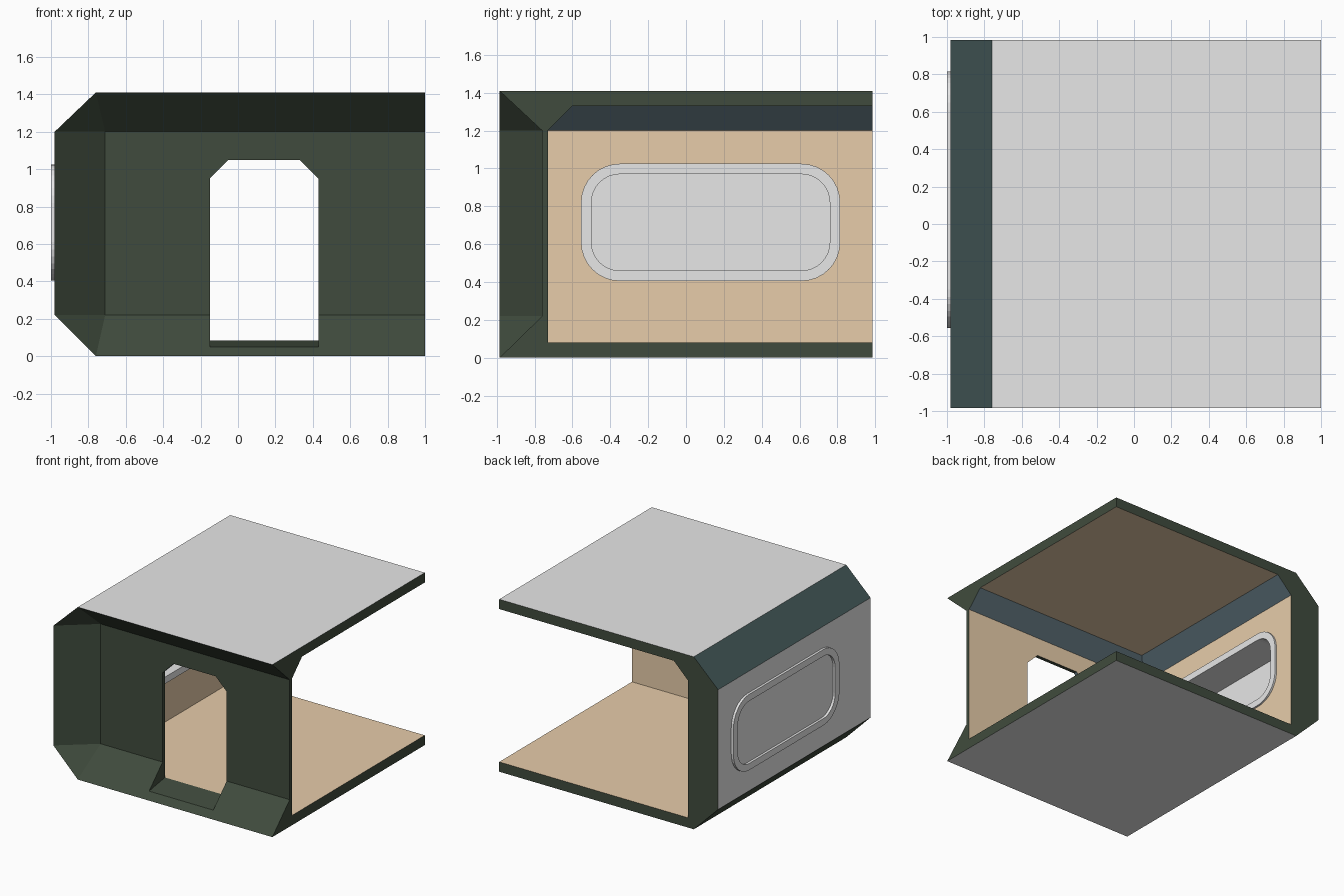
import bpy, bmesh, math
from mathutils import Vector

if "Cube" in bpy.data.objects:
    bpy.data.objects.remove(bpy.data.objects["Cube"])


def mat(name, c):
    m = bpy.data.materials.new(name)
    m.diffuse_color = (*c, 1)
    m.use_nodes = True
    m.node_tree.nodes["Principled BSDF"].inputs["Base Color"].default_value = m.diffuse_color
    return m


GREEN = mat("dark_green", (0.051, 0.071, 0.047))
GREY = mat("light_grey", (0.8, 0.8, 0.8))
TAN = mat("warm_tan", (0.82, 0.62, 0.41))
BLUE = mat("slate_blue", (0.12, 0.18, 0.21))
TEAL = mat("dark_teal", (0.055, 0.095, 0.095))


def finish(bm, name, mats):
    bmesh.ops.recalc_face_normals(bm, faces=bm.faces)
    me = bpy.data.meshes.new(name)
    bm.to_mesh(me)
    bm.free()
    for m in mats:
        me.materials.append(m)
    ob = bpy.data.objects.new(name, me)
    bpy.context.collection.objects.link(ob)
    return ob


def loft(name, a, b, mats):
    """Closed solid between two matching point loops."""
    bm = bmesh.new()
    va = [bm.verts.new(p) for p in a]
    vb = [bm.verts.new(p) for p in b]
    n = len(a)
    bm.faces.new(va)
    bm.faces.new(vb)
    for i in range(n):
        j = (i + 1) % n
        bm.faces.new((va[i], va[j], vb[j], vb[i]))
    return finish(bm, name, mats)


def hull(name, pts, mats):
    bm = bmesh.new()
    for p in pts:
        bm.verts.new(p)
    bmesh.ops.convex_hull(bm, input=bm.verts)
    bmesh.ops.dissolve_limit(bm, angle_limit=0.002, verts=bm.verts, edges=bm.edges)
    return finish(bm, name, mats)


# Rounded window outline, grown outward by off
def outline(x, off):
    r = 0.15 + off
    pts = []
    for k, (cy, cz) in enumerate([(0.61, 0.82), (-0.35, 0.82), (-0.35, 0.61), (0.61, 0.61)]):
        for i in range(9):
            t = math.pi / 2 * (k + i / 8)
            pts.append((x, cy + r * math.cos(t), cz + r * math.sin(t)))
    return pts


# Room block: bevelled left side, swept along y
prof = [(-0.76, 0), (1, 0), (1, 1.41), (-0.76, 1.41), (-0.98, 1.2), (-0.98, 0.22)]
shell = loft("room_shell", [(x, -1.05, z) for x, z in prof],
             [(x, 0.985, z) for x, z in prof], [GREEN, GREY, TAN, BLUE, TEAL])

# Sloping recess in the front, extended past the block
pairs = [((-0.76, 0), (-0.71, 0.22)), ((1.1, 0), (1.1, 0.22)),
         ((1.1, 1.41), (1.1, 1.2)), ((-0.76, 1.41), (-0.71, 1.2)),
         ((-0.98, 1.2), (-0.71, 1.2)), ((-0.98, 0.22), (-0.71, 0.22))]
pts = []
for f, b in pairs:
    f, b = Vector((f[0], -0.985, f[1])), Vector((b[0], -0.76, b[1]))
    pts += [b, b + 1.5 * (f - b)]
recess = hull("recess_cutter", pts, [GREEN])

# Interior space with bevelled upper edges
room = hull("interior_cutter",
            [(x, y, z) for x in (-0.71, 1.1) for y in (-0.73, 1.1) for z in (0.08, 1.2)] +
            [(x, y, 1.33) for x in (-0.58, 1.1) for y in (-0.60, 1.1)], [GREEN])

# Doorway with bevelled top corners and a sloping sill
def door_loop(y):
    s = 0.083 + 0.165 * (y + 0.73)
    return [(x, y, z) for x, z in [(-0.15, s), (0.43, s), (0.43, 0.95),
                                   (0.33, 1.05), (-0.05, 1.05), (-0.15, 0.95)]]
door = loft("door_cutter", door_loop(-1.1), door_loop(-0.6), [GREEN])
window = loft("window_cutter", outline(-1.1, 0.02), outline(-0.6, 0.02), [GREEN])

cutters = [recess, room, door, window]
for c in cutters:
    c.hide_render = True
    m = shell.modifiers.new(c.name, "BOOLEAN")
    m.operation, m.solver, m.object = "DIFFERENCE", "EXACT", c
deps = bpy.context.evaluated_depsgraph_get()
mesh = bpy.data.meshes.new_from_object(shell.evaluated_get(deps))
shell.modifiers.clear()
shell.data = mesh
for c in cutters:
    bpy.data.objects.remove(c)
mesh.materials.clear()
for m in (GREEN, GREY, TAN, BLUE, TEAL):
    mesh.materials.append(m)

# Colour by direction and position
for p in mesh.polygons:
    n, c = p.normal, p.center
    i = 0
    if (n.z > 0.99 and c.z > 1.38) or (n.z < -0.99 and c.z < 0.01) or (n.x < -0.99 and c.x < -0.97):
        i = 1  # outer skins
    elif (n.z > 0.99 and abs(c.z - 0.08) < 0.004) or (n.z < -0.99 and c.z > 1.3) \
            or (n.x > 0.99 and abs(c.x + 0.71) < 0.01) or (n.y > 0.99 and abs(c.y + 0.73) < 0.01):
        i = 2  # floor, ceiling, inner walls
    elif n.z < -0.3 and n.y > -0.1 and (n.x > 0.3 or n.y > 0.3):
        i = 3  # inner bevels
    elif n.z > 0.3 and n.x < -0.3:
        i = 4  # outer upper bevel
    p.material_index = i

# Window frame: a tube through the wall
bm = bmesh.new()
loops = [[bm.verts.new(p) for p in outline(x, off)]
         for x, off in [(-1.0, 0), (-1.0, 0.055), (-0.695, 0.055), (-0.695, 0)]]
for k in range(4):
    a, b = loops[k], loops[(k + 1) % 4]
    for i in range(len(a)):
        j = (i + 1) % len(a)
        bm.faces.new((a[i], a[j], b[j], b[i]))
frame = finish(bm, "window_frame", [GREY])

# Window pane near the outside
pane = loft("window_pane", outline(-0.98, 0.005), outline(-0.97, 0.005), [GREY])
